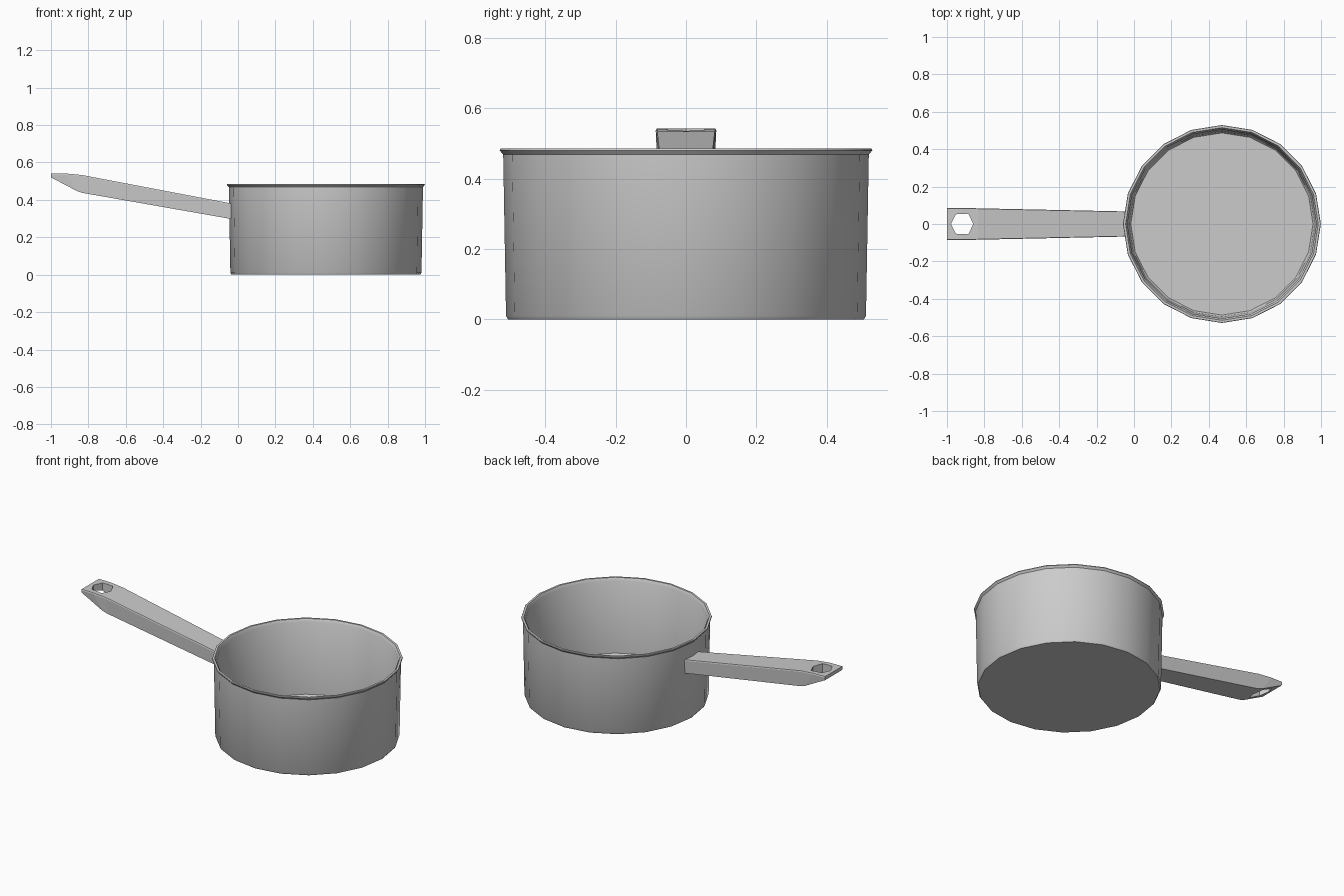
import bpy, bmesh
from math import cos, sin, tau, radians

if "Cube" in bpy.data.objects:
    bpy.data.objects.remove(bpy.data.objects["Cube"])

SIDES = 20
CENTRE_X = 0.47


def make_object(name, bm):
    bmesh.ops.recalc_face_normals(bm, faces=bm.faces[:])
    mesh = bpy.data.meshes.new(name)
    bm.to_mesh(mesh)
    bm.free()
    obj = bpy.data.objects.new(name, mesh)
    bpy.context.collection.objects.link(obj)
    return obj


def loft(name, rings):
    """Join a list of equal-length point rings and cap both ends."""
    bm = bmesh.new()
    loops = [[bm.verts.new(p) for p in ring] for ring in rings]
    n = len(loops[0])
    for a, b in zip(loops, loops[1:]):
        for i in range(n):
            j = (i + 1) % n
            bm.faces.new((a[i], a[j], b[j], b[i]))
    bm.faces.new(loops[0])
    bm.faces.new(loops[-1])
    return make_object(name, bm)


# pot: turned profile (radius, height), outside then over the rim to the inner floor
profile = [(0.505, 0.0), (0.511, 0.01), (0.519, 0.468), (0.529, 0.48), (0.527, 0.485),
           (0.515, 0.485), (0.505, 0.468), (0.496, 0.03), (0.487, 0.018)]
pot = loft("pot", [[(CENTRE_X + r * cos(tau * i / SIDES), r * sin(tau * i / SIDES), z)
                    for i in range(SIDES)] for r, z in profile])
bpy.context.view_layer.objects.active = pot
pot.select_set(True)
bpy.ops.object.shade_smooth_by_angle(angle=radians(30))

# handle: stations of (x top, z top, x bottom, z bottom, half width)
stations = [(-1.0, 0.542, -1.0, 0.52, 0.086), (-0.92, 0.541, -0.86, 0.447, 0.086),
            (-0.835, 0.533, -0.83, 0.437, 0.084), (-0.037, 0.381, -0.037, 0.298, 0.067)]
handle = loft("handle", [[(xt, -w * 0.97, zt), (xt, w * 0.97, zt), (xt, w, zt - 0.006),
                          (xb, w * 0.95, zb), (xb, -w * 0.95, zb), (xt, -w, zt - 0.006)]
                         for xt, zt, xb, zb, w in stations])

# hanging hole: six-sided cutter through the handle tip
outline = [(-0.978, 0), (-0.953, -0.052), (-0.885, -0.055),
           (-0.86, 0), (-0.885, 0.055), (-0.953, 0.052)]
cutter = loft("hole_cutter", [[(x, y, z) for x, y in outline] for z in (0.3, 0.7)])
cutter.hide_render = True
cutter.hide_set(True)
cut = handle.modifiers.new("hanging_hole", 'BOOLEAN')
cut.operation = 'DIFFERENCE'
cut.solver = 'EXACT'
cut.object = cutter
